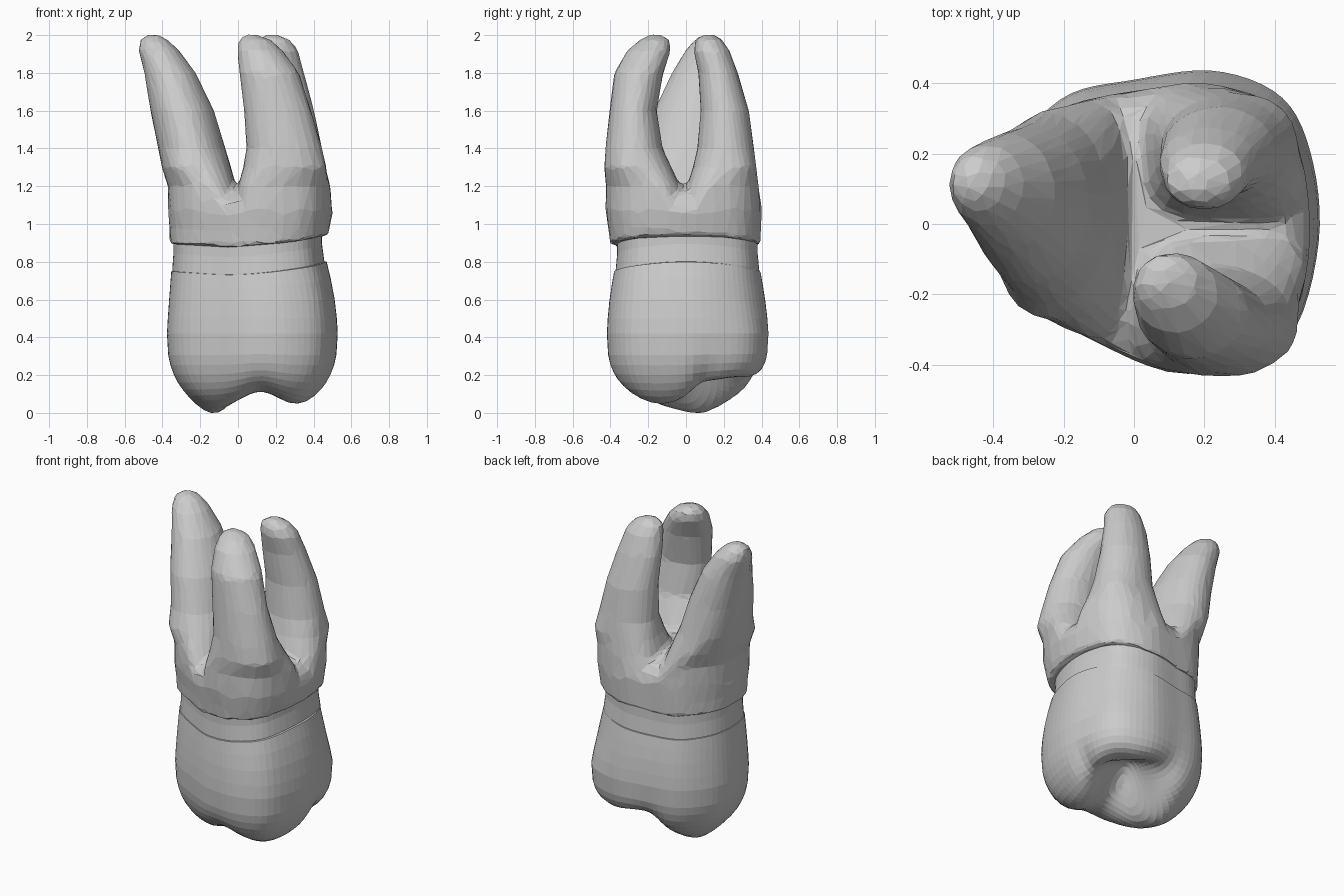
import bpy, bmesh, math
from mathutils import Vector

if "Cube" in bpy.data.objects:
    bpy.data.objects.remove(bpy.data.objects["Cube"])

N = 72
C = Vector((0.08, 0.0))


def loft(name, rings):
    """Skin a list of equal-length rings and cap both ends."""
    bm = bmesh.new()
    vs = [[bm.verts.new(p) for p in r] for r in rings]
    n = len(rings[0])
    for a, b in zip(vs, vs[1:]):
        for i in range(n):
            j = (i + 1) % n
            bm.faces.new((a[i], a[j], b[j], b[i]))
    bm.faces.new(vs[0][::-1])
    bm.faces.new(vs[-1])
    bmesh.ops.recalc_face_normals(bm, faces=bm.faces[:])
    me = bpy.data.meshes.new(name)
    bm.to_mesh(me)
    bm.free()
    ob = bpy.data.objects.new(name, me)
    bpy.context.collection.objects.link(ob)
    return ob


# Rounded tooth cross-section, interpolated from a few points
KEYS = [(0.525, -0.05), (0.505, 0.19), (0.42, 0.36), (0.23, 0.435), (0, 0.41),
        (-0.2, 0.36), (-0.34, 0.2), (-0.375, 0), (-0.31, -0.2), (-0.1, -0.33),
        (0.08, -0.405), (0.28, -0.41), (0.45, -0.31)]


def outline():
    k = [Vector(p) - C for p in KEYS]
    m, pts = len(k), []
    for i in range(N):
        f = i * m / N
        a, t = int(f), f - int(f)
        p0, p1, p2, p3 = (k[(a + d) % m] for d in (-1, 0, 1, 2))
        pts.append(0.5 * (2 * p1 + (p2 - p0) * t + (2 * p0 - 5 * p1 + 4 * p2 - p3) * t * t
                          + (3 * p1 - p0 - 3 * p2 + p3) * t ** 3))
    return pts


OUT = outline()


def wave(p):
    a = math.atan2(p.y, p.x)
    return 0.025 * math.cos(a) + 0.02 * math.cos(2 * a)


def ring(z, s, w=0.0, dx=0.0, dy=0.0, flat=0.0):
    """Scaled outline; flat pulls in the back right corner."""
    r = []
    for p in OUT:
        k = s - flat * math.exp(-((math.atan2(p.y, p.x) - 0.8) / 0.4) ** 2)
        r.append((C.x + dx + p.x * k, dy + p.y * k, z + w * wave(p)))
    return r


def bump(x, y, cx, cy, r):
    return math.exp(-((x - cx) ** 2 + (y - cy) ** 2) / r ** 2)


# Crown: chewing surface with cusps and a central pit, then bulging walls
def chewing_ring(s):
    pts = []
    for p in OUT:
        a = math.atan2(p.y, p.x)
        dent = 0.09 * math.exp(-((a - 0.25) / 0.16) ** 2) + 0.08 * math.exp(-((a - 1.75) / 0.2) ** 2)
        notch = 1 - dent * math.sin(math.pi * s ** 3)
        x, y = C.x + p.x * s * notch, p.y * s * notch
        z = 0.42 * (1 - max(0, 1 - s ** 2.7) ** (1 / 2.5))
        k = 1 - s ** 4
        z += k * (0.08 * math.exp(-((x - 0.12) / 0.13) ** 2)
                  + 0.18 * bump(x, y, 0.13, 0.09, 0.16)
                  + 0.12 * bump(x, y, 0.34, 0.26, 0.2)
                  + 0.07 * bump(x, y, 0.3, 0.1, 0.09)
                  + 0.06 * bump(x, y, 0.06, 0.3, 0.12)
                  - 0.05 * bump(x, y, -0.13, 0.08, 0.14)
                  - 0.02 * bump(x, y, 0.37, -0.1, 0.14))
        pts.append((x, y, z))
    return pts


S = [0.02, 0.1, 0.18, 0.26, 0.34, 0.42, 0.5, 0.58, 0.66, 0.74, 0.81, 0.87, 0.92, 0.96, 0.985, 1]
base = [chewing_ring(s) for s in S]
low = min(p[2] for r in base for p in r)
base = [[(x, y, z - low * (0.42 - z) / (0.42 - low)) for x, y, z in r] for r in base]
walls = [ring(0.50, 0.99, 0, 0, 0, 0.02), ring(0.59, 0.97, 0.3, -.003, 0, 0.04),
         ring(0.68, 0.94, 0.7, -.01, 0, 0.04), ring(0.755, 0.91, 1, -.018, 0, 0.03),
         ring(0.757, 0.87, 1, -.02)]
loft("crown", base + walls)

# Neck: narrow band between crown and roots
loft("neck", [ring(0.70, 0.885, 1, -0.022), ring(0.76, 0.89, 1, -0.022),
              ring(0.85, 0.87, 1, -0.025), ring(0.98, 0.87, 1, -0.025)])

# Roots: shared trunk plus three tapering prongs, (z, cx, cy, rx, ry)
LEFT = [(0.97, -.17, .02, .21, .40), (1.08, -.18, .02, .21, .38), (1.2, -.20, .02, .19, .335),
        (1.3, -.22, .03, .183, .30), (1.4, -.245, .04, .178, .27), (1.6, -.295, .055, .168, .225),
        (1.8, -.36, .09, .137, .165), (1.92, -.42, .112, .107, .115),
        (1.975, -.445, .12, .075, .075), (2.002, -.45, .12, .03, .03)]
FRONT = [(0.97, .26, -.22, .26, .23), (1.08, .25, -.22, .26, .225), (1.2, .25, -.235, .25, .205),
         (1.3, .248, -.255, .22, .178), (1.4, .245, -.275, .2, .152), (1.6, .21, -.28, .178, .125),
         (1.8, .165, -.25, .158, .13), (1.92, .115, -.195, .12, .115),
         (1.975, .09, -.165, .085, .08), (2.002, .07, -.16, .03, .03)]
BACK = [(0.97, .26, .2, .26, .22), (1.08, .26, .2, .26, .21), (1.2, .26, .195, .235, .19),
        (1.3, .26, .205, .205, .168), (1.4, .26, .21, .185, .15), (1.6, .24, .205, .163, .128),
        (1.8, .21, .17, .14, .105), (1.92, .2, .135, .118, .095),
        (1.975, .185, .12, .09, .07), (2.002, .18, .115, .03, .03)]


def clamp(x, y, z):
    """Keep root bases inside the tooth outline."""
    lim = 0.93 + 0.35 * max(0, z - 0.97) if z < 1.1 else 0.97 + 0.7 * max(0, z - 1.2)
    o = Vector((C.x - 0.01, -0.02))
    v = Vector((x, y)) - o
    a = math.atan2(v.y, v.x)
    near = min(OUT, key=lambda p: abs(math.remainder(math.atan2(p.y, p.x) - a, math.tau)))
    if v.length > near.length * lim:
        v *= near.length * lim / v.length
    return (o.x + v.x, o.y + v.y, z)


def prong(name, secs):
    n, rings = 40, []
    for z, cx, cy, rx, ry in secs:
        e = 2 / (2 + 1.8 * max(0, min(1, (1.42 - z) / 0.35)))   # squarer toward the base
        r = []
        for i in range(n):
            c, s = math.cos(math.tau * i / n), math.sin(math.tau * i / n)
            r.append(clamp(cx + rx * math.copysign(abs(c) ** e, c),
                           cy + ry * math.copysign(abs(s) ** e, s), z))
        rings.append(r)
    return loft(name, rings)


trunk = loft("roots", [ring(0.90, 0.93, 1, -0.018, -0.012), ring(0.98, 0.945, 0.7, -0.012, -0.015),
                       ring(1.06, 0.965, 0, -0.01, -0.02), ring(1.12, 0.93, 0, -0.01, -0.02),
                       ring(1.17, 0.8), ring(1.21, 0.5)])
prongs = [prong("left_root", LEFT), prong("front_root", FRONT), prong("back_root", BACK)]

# Fuse the roots into one faceted skin
for o in prongs + [trunk]:
    o.select_set(True)
bpy.context.view_layer.objects.active = trunk
bpy.ops.object.join()
m = trunk.modifiers.new("fuse", 'REMESH')
m.mode = 'VOXEL'
m.voxel_size = 0.016
m = trunk.modifiers.new("soften", 'SMOOTH')
m.factor = 0.5
m.iterations = 6
m = trunk.modifiers.new("facet", 'DECIMATE')
m.ratio = 0.04
